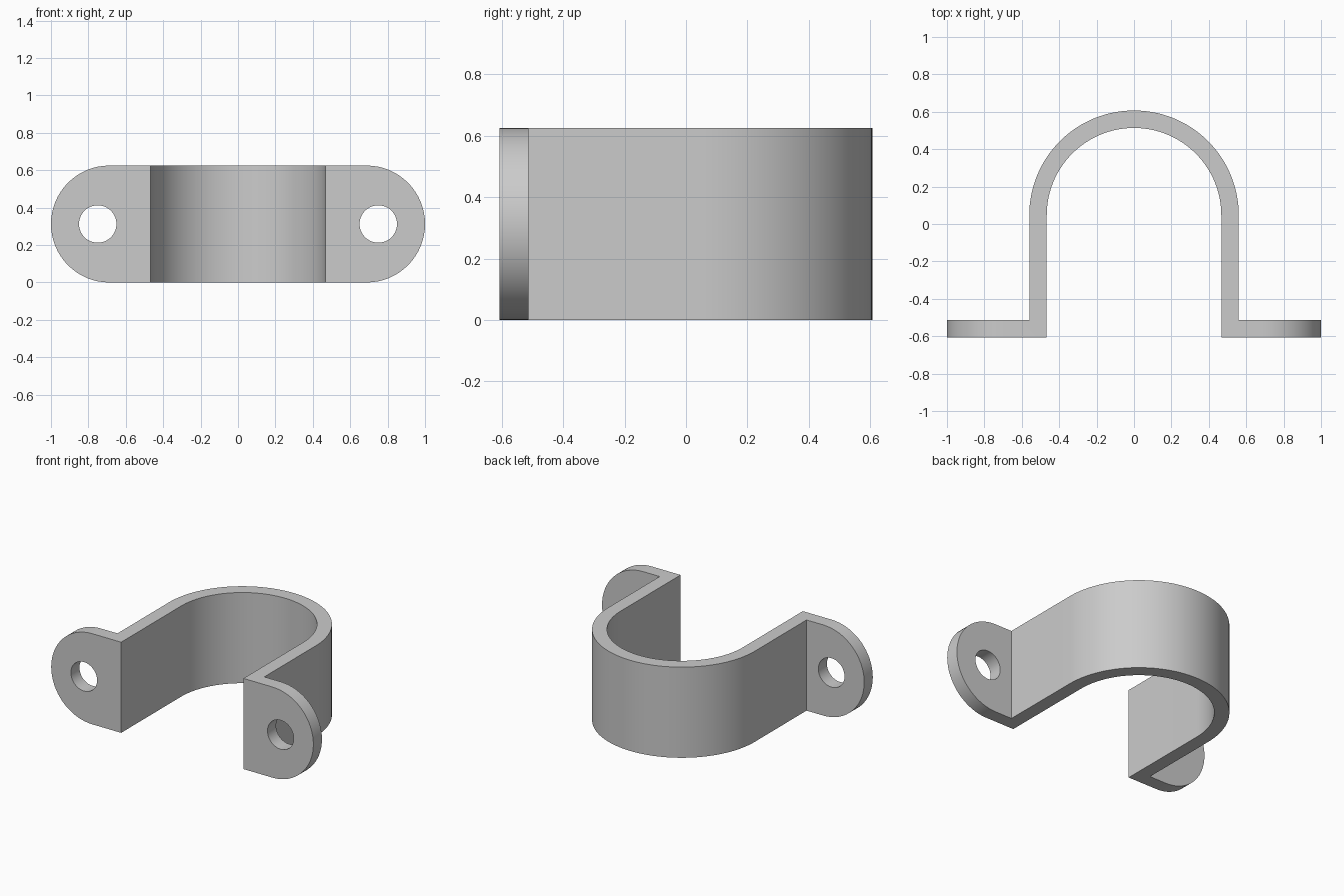
import bpy, bmesh
from math import cos, sin, pi, radians
from mathutils import Vector

cube = bpy.data.objects.get("Cube")
if cube:
    bpy.data.objects.remove(cube)

HEIGHT = 0.625
THICK = 0.0935
OUTER = 0.56            # outer radius of the bend
INNER = OUTER - THICK
FRONT = -0.607
BEND_Y = 0.607 - OUTER  # centre of the bend
MID = HEIGHT / 2

steel = bpy.data.materials.new("grey steel")
steel.use_nodes = True
colour = (0.6, 0.6, 0.6, 1)
steel.diffuse_color = colour
steel.node_tree.nodes["Principled BSDF"].inputs["Base Color"].default_value = colour


def arc(cx, cy, r, start, end, steps):
    angles = [start + (end - start) * i / steps for i in range(steps + 1)]
    return [(cx + r * cos(a), cy + r * sin(a)) for a in angles]


def prism(name, outline, place, depth):
    """Extrude a closed outline, set in space by place(u, v), along depth."""
    bm = bmesh.new()
    face = bm.faces.new([bm.verts.new(place(u, v)) for u, v in outline])
    out = bmesh.ops.extrude_face_region(bm, geom=[face])
    verts = [g for g in out["geom"] if isinstance(g, bmesh.types.BMVert)]
    bmesh.ops.translate(bm, vec=Vector(depth), verts=verts)
    bmesh.ops.recalc_face_normals(bm, faces=bm.faces)
    mesh = bpy.data.meshes.new(name)
    bm.to_mesh(mesh)
    bm.free()
    mesh.materials.append(steel)
    obj = bpy.data.objects.new(name, mesh)
    bpy.context.collection.objects.link(obj)
    return obj


def cut(target, cutter, operation):
    cutter.hide_render = True
    mod = target.modifiers.new("cut", "BOOLEAN")
    mod.operation = operation
    mod.solver = "EXACT"
    mod.object = cutter
    bpy.context.view_layer.objects.active = target
    bpy.ops.object.modifier_apply(modifier=mod.name)
    bpy.data.objects.remove(cutter)


# Bent strap with its two flanges, made too tall and trimmed below
back = FRONT + THICK
outline = [(1.1, FRONT), (1.1, back), (OUTER, back)]
outline += arc(0, BEND_Y, OUTER, 0, pi, 64)
outline += [(-OUTER, back), (-1.1, back), (-1.1, FRONT), (-INNER, FRONT)]
outline += arc(0, BEND_Y, INNER, pi, 0, 64)
outline += [(INNER, FRONT)]
strap = prism("pipe_strap", outline, lambda u, v: (u, v, -0.1), (0, 0, HEIGHT + 0.2))

# Rounded flange ends
end_x = 1 - MID
stadium = arc(end_x, MID, MID, -pi / 2, pi / 2, 32)
stadium += arc(-end_x, MID, MID, pi / 2, pi * 1.5, 32)
cut(strap, prism("end_trim", stadium, lambda u, v: (u, -1, v), (0, 2, 0)), "INTERSECT")

# Screw holes
for side in (-1, 1):
    circle = arc(side * 0.75, MID, 0.1, 0, 2 * pi, 48)[:-1]
    cut(strap, prism("hole_cutter", circle, lambda u, v: (u, -0.8, v), (0, 0.4, 0)), "DIFFERENCE")

# Smooth curves, sharp corners
bpy.ops.object.select_all(action="DESELECT")
strap.select_set(True)
bpy.context.view_layer.objects.active = strap
bpy.ops.object.shade_smooth_by_angle(angle=radians(30))
